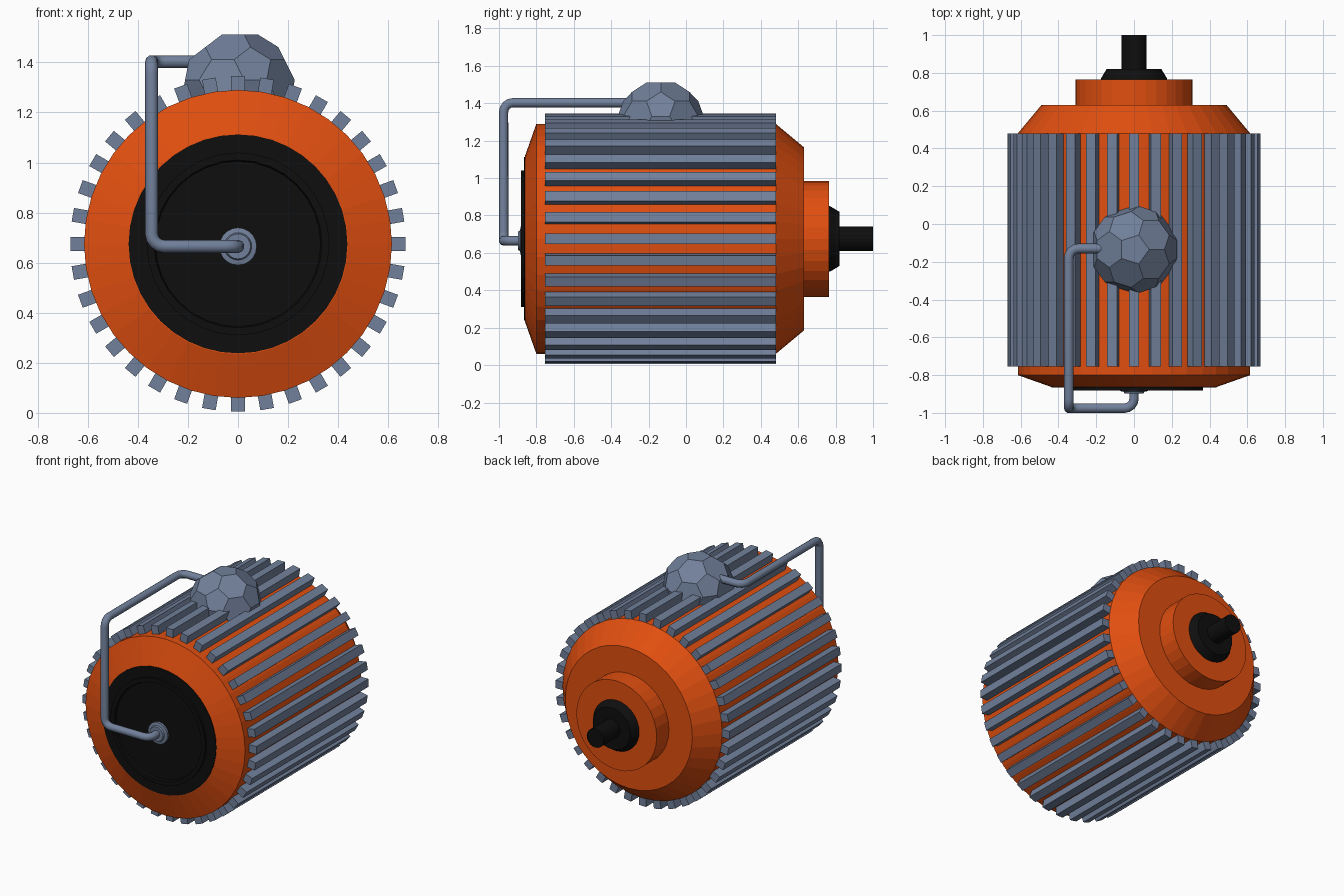
import bpy, bmesh, math
from mathutils import Vector, Matrix

old = bpy.data.objects.get("Cube")
if old:
    bpy.data.objects.remove(old, do_unlink=True)

AXIS_Z = 0.675


def material(name, rgb):
    m = bpy.data.materials.new(name)
    m.use_nodes = True
    m.diffuse_color = (*rgb, 1)
    m.node_tree.nodes["Principled BSDF"].inputs["Base Color"].default_value = (*rgb, 1)
    return m


orange = material("orange paint", (0.75, 0.077, 0.005))
steel = material("blue grey steel", (0.165, 0.216, 0.325))
black = material("black", (0.0045, 0.0045, 0.0045))


def finish(name, bm, mat):
    bmesh.ops.recalc_face_normals(bm, faces=bm.faces)
    mesh = bpy.data.meshes.new(name)
    bm.to_mesh(mesh)
    bm.free()
    mesh.materials.append(mat)
    obj = bpy.data.objects.new(name, mesh)
    bpy.context.collection.objects.link(obj)
    return obj


def lathe(name, profile, mat, sides=32, z=AXIS_Z):
    """Turn a (y, radius) profile around the motor axis and cap both ends."""
    bm = bmesh.new()
    rings = []
    for y, r in profile:
        angles = [math.tau * i / sides for i in range(sides)]
        rings.append([bm.verts.new((r * math.cos(a), y, z + r * math.sin(a))) for a in angles])
    for a, b in zip(rings, rings[1:]):
        for i in range(sides):
            j = (i + 1) % sides
            bm.faces.new((a[i], a[j], b[j], b[i]))
    bm.faces.new(rings[0])
    bm.faces.new(rings[-1])
    return finish(name, bm, mat)


# Casing with bevelled ends, and the rear collar
lathe("casing", [(-0.862, 0.44), (-0.80, 0.615), (0.48, 0.615), (0.63, 0.49)], orange, 40)
lathe("rear_collar", [(0.62, 0.31), (0.765, 0.31)], orange)

# Black parts: end plate, dished cap, rear bearing and shaft
lathe("front_plate", [(-0.866, 0.437), (-0.86, 0.437)], black, 40)
lathe("front_cap", [(-0.868, 0.33), (-0.882, 0.335), (-0.882, 0.365), (-0.862, 0.365)], black)
lathe("bearing", [(0.76, 0.175), (0.77, 0.175), (0.82, 0.145)], black)
lathe("shaft", [(0.80, 0.065), (1.0, 0.065)], black, 20)

# Cooling fins around the casing
bm = bmesh.new()
FINS = 36
for i in range(FINS):
    m = (Matrix.Translation((0, -0.1375, AXIS_Z))
         @ Matrix.Rotation(math.tau * i / FINS, 4, 'Y')
         @ Matrix.Translation((0.635, 0, 0))
         @ Matrix.Diagonal((0.07, 1.235, 0.055, 1)))
    bmesh.ops.create_cube(bm, size=1, matrix=m)
finish("cooling_fins", bm, steel)

# Faceted dome: an icosahedron with its corners cut into pentagons
bm = bmesh.new()
bmesh.ops.create_icosphere(bm, subdivisions=1, radius=1)
edge = bm.edges[:][0].calc_length()
bmesh.ops.bevel(bm, geom=bm.verts[:], offset=edge / 3, offset_type='OFFSET',
                segments=1, affect='VERTICES', profile=0.5)
bmesh.ops.remove_doubles(bm, verts=bm.verts, dist=0.001)
for v in bm.verts:
    v.co = v.co.normalized() * 0.235 + Vector((0, -0.135, 1.29))
finish("dome", bm, steel)

# Pipe hub
lathe("pipe_hub", [(-0.86, 0.075), (-0.884, 0.075), (-0.888, 0.055), (-0.898, 0.05)],
      steel, 20, 0.665)

# Bent pipe from the dome to the front hub
corners = [Vector(p) for p in (
    (-0.1, -0.13, 1.403), (-0.345, -0.13, 1.403), (-0.345, -0.975, 1.403),
    (-0.345, -0.975, 0.665), (0, -0.975, 0.665), (0, -0.87, 0.665))]
BEND = 0.05
path = [corners[0]]
for prev, c, nxt in zip(corners, corners[1:], corners[2:]):
    a = c + (prev - c).normalized() * BEND
    b = c + (nxt - c).normalized() * BEND
    center = a + b - c
    for k in range(5):
        t = math.pi / 2 * k / 4
        path.append(center + (a - center) * math.cos(t) + (b - center) * math.sin(t))
path.append(corners[-1])
curve = bpy.data.curves.new("pipe", 'CURVE')
curve.dimensions = '3D'
curve.bevel_depth = 0.026
curve.bevel_resolution = 3
curve.use_fill_caps = True
spline = curve.splines.new('POLY')
spline.points.add(len(path) - 1)
for point, co in zip(spline.points, path):
    point.co = (*co, 1)
curve.materials.append(steel)
pipe = bpy.data.objects.new("pipe", curve)
bpy.context.collection.objects.link(pipe)
bpy.ops.object.select_all(action='DESELECT')
pipe.select_set(True)
bpy.context.view_layer.objects.active = pipe
bpy.ops.object.convert(target='MESH')
bpy.ops.object.shade_smooth_by_angle(angle=math.radians(40))
